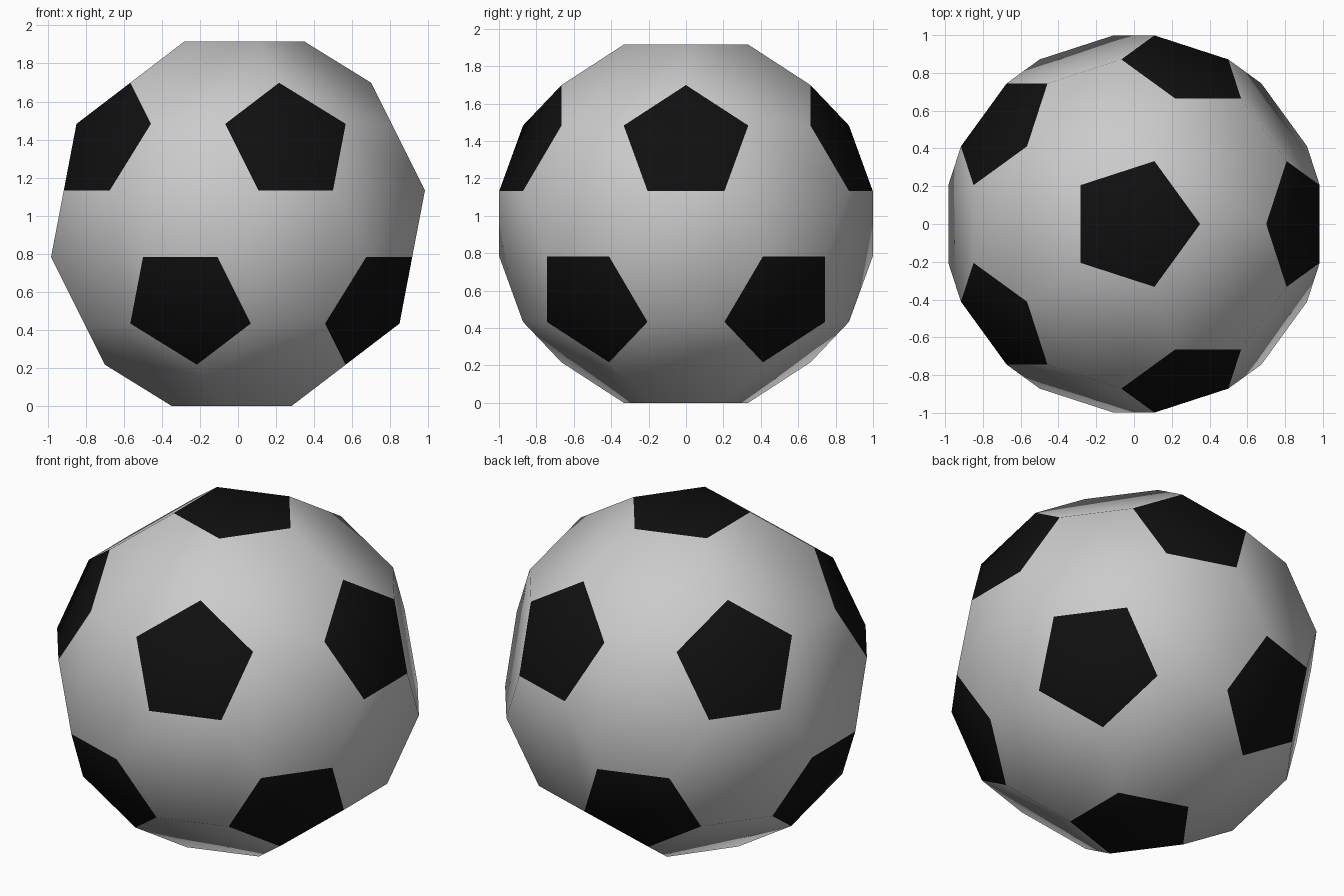
import bpy
import bmesh
from math import cos, sin, radians, sqrt
from mathutils import Vector

if "Cube" in bpy.data.objects:
    bpy.data.objects.remove(bpy.data.objects["Cube"])

EDGE = 0.4114                                  # length of every panel edge
R = 3 * EDGE * sin(radians(72))                # radius of the uncut icosahedron
HALF_HEIGHT = 0.9575


def material(name, value):
    mat = bpy.data.materials.new(name)
    mat.diffuse_color = (value, value, value, 1)
    mat.use_nodes = True
    mat.node_tree.nodes["Principled BSDF"].inputs["Base Color"].default_value = mat.diffuse_color
    return mat


# Icosahedron corners: two poles and two staggered rings of five
corners = [Vector((0, 0, 1)), Vector((0, 0, -1))]
for k in range(5):
    for offset, z in ((0, 1), (36, -1)):
        a = radians(72 * k + offset)
        corners.append(Vector((2 * cos(a), 2 * sin(a), z)) / sqrt(5))

bm = bmesh.new()
for c in corners:
    bm.verts.new(c * R)
bmesh.ops.convex_hull(bm, input=bm.verts[:])

# Cut each corner off at a third of its edges: corners become pentagons, faces hexagons
ball_bm = bmesh.new()
cut = {}
for e in bm.edges:
    for v in e.verts:
        cut[v, e.other_vert(v)] = ball_bm.verts.new(v.co.lerp(e.other_vert(v).co, 1 / 3))

for f in bm.faces:
    ring = []
    for loop in f.loops:
        v, n = loop.vert, loop.link_loop_next.vert
        ring += [cut[v, n], cut[n, v]]
    ball_bm.faces.new(ring)

for v in bm.verts:
    normal = v.co.normalized()
    side = normal.orthogonal().normalized()
    up = normal.cross(side)
    ring = [cut[v, e.other_vert(v)] for e in v.link_edges]
    # sort around the corner axis
    ring.sort(key=lambda p: Vector((p.co.dot(side), p.co.dot(up))).angle_signed(Vector((1, 0))))
    ball_bm.faces.new(ring).material_index = 1

bmesh.ops.recalc_face_normals(ball_bm, faces=ball_bm.faces[:])
for f in ball_bm.faces:
    f.smooth = True
bmesh.ops.translate(ball_bm, verts=ball_bm.verts[:], vec=(0, 0, HALF_HEIGHT))

# Ball with light hexagon panels and black pentagon panels
mesh = bpy.data.meshes.new("ball")
ball_bm.to_mesh(mesh)
mesh.materials.append(material("light_panel", 0.8))
mesh.materials.append(material("black_panel", 0.005))
bpy.context.collection.objects.link(bpy.data.objects.new("ball", mesh))
bm.free()
ball_bm.free()
